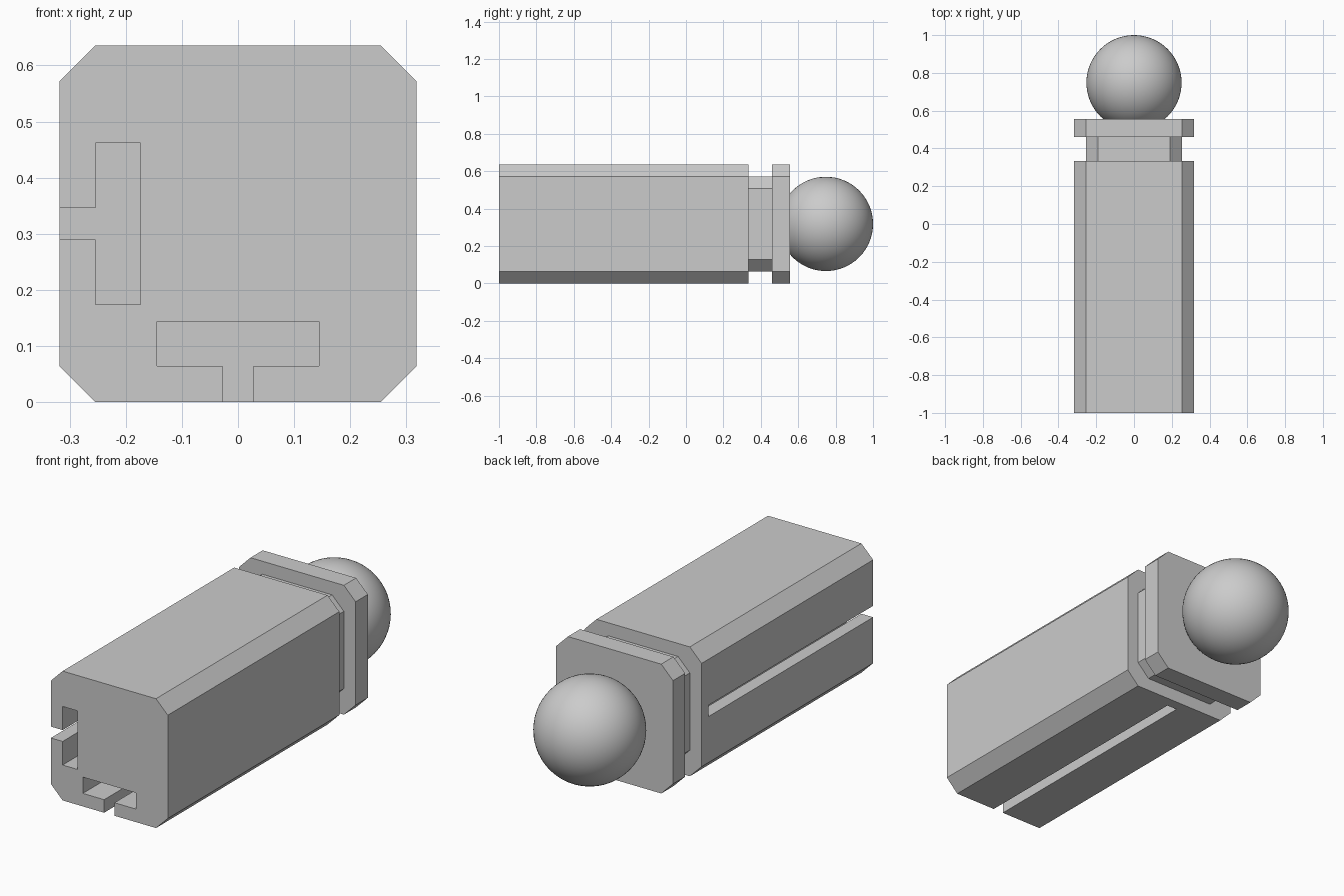
import bpy
import bmesh
from mathutils import Matrix, Vector

cube = bpy.data.objects.get("Cube")
if cube:
    bpy.data.objects.remove(cube, do_unlink=True)

HALF = 0.318      # half width of the body, also the axis height
CHAMFER = 0.064
FRONT, BODY_END, NECK_END, COLLAR_END = -1.0, 0.333, 0.46, 0.555
SLOT_END = 0.28

grey = bpy.data.materials.new("light_grey")
grey.use_nodes = True
grey.diffuse_color = (0.6, 0.6, 0.6, 1)
grey.node_tree.nodes["Principled BSDF"].inputs["Base Color"].default_value = grey.diffuse_color


def finish(name, bm):
    """Turn a bmesh into a grey object."""
    bmesh.ops.recalc_face_normals(bm, faces=bm.faces)
    mesh = bpy.data.meshes.new(name)
    bm.to_mesh(mesh)
    bm.free()
    mesh.materials.append(grey)
    obj = bpy.data.objects.new(name, mesh)
    bpy.context.collection.objects.link(obj)
    return obj


def prism(name, profile, y0, y1, turn=0.0):
    """Extrude an (x, z) profile around the central axis from y0 to y1."""
    bm = bmesh.new()
    rot = Matrix.Rotation(turn, 3, 'Y')
    axis = Vector((0, 0, HALF))
    face = bm.faces.new([bm.verts.new(rot @ Vector((x, y0, z)) + axis) for x, z in profile])
    new = bmesh.ops.extrude_face_region(bm, geom=[face])["geom"]
    verts = [v for v in new if isinstance(v, bmesh.types.BMVert)]
    bmesh.ops.translate(bm, verts=verts, vec=(0, y1 - y0, 0))
    return finish(name, bm)


def octagon(h, c=CHAMFER):
    """Square outline of half width h with chamfered corners."""
    k = h - c
    return [(k, -h), (h, -k), (h, k), (k, h), (-k, h), (-h, k), (-h, -k), (-k, -h)]


# Body with T-shaped channels in the underside and the -x side
body = prism("body", octagon(HALF), FRONT, BODY_END)
mouth, wide, lip, floor = 0.028, 0.144, -0.254, -0.174
outside = -HALF - 0.1
tee = [(-mouth, outside), (mouth, outside), (mouth, lip), (wide, lip),
       (wide, floor), (-wide, floor), (-wide, lip), (-mouth, lip)]
for side, turn in (("bottom", 0.0), ("side", 1.5707963)):
    cutter = prism(side + "_slot_cutter", tee, FRONT - 0.1, SLOT_END, turn)
    cutter.hide_render = True
    cut = body.modifiers.new(side + "_slot", 'BOOLEAN')
    cut.operation, cut.solver, cut.object = 'DIFFERENCE', 'EXACT', cutter

# Bake the channels and remove the cutters
bpy.context.view_layer.update()
cut_mesh = bpy.data.meshes.new_from_object(body.evaluated_get(bpy.context.evaluated_depsgraph_get()))
cutters = [m.object for m in body.modifiers]
body.modifiers.clear()
body.data = cut_mesh
cut_mesh.name = "body"
for cutter in cutters:
    bpy.data.objects.remove(cutter, do_unlink=True)

# Narrow neck and collar behind the body
prism("neck", octagon(HALF - CHAMFER), BODY_END - 0.02, NECK_END + 0.02)
prism("collar", octagon(HALF), NECK_END, COLLAR_END)

# Ball at the back end
bm = bmesh.new()
bmesh.ops.create_uvsphere(bm, u_segments=64, v_segments=32, radius=0.252)
bmesh.ops.translate(bm, verts=bm.verts, vec=(0, 0.748, HALF))
for f in bm.faces:
    f.smooth = True
finish("ball", bm)
